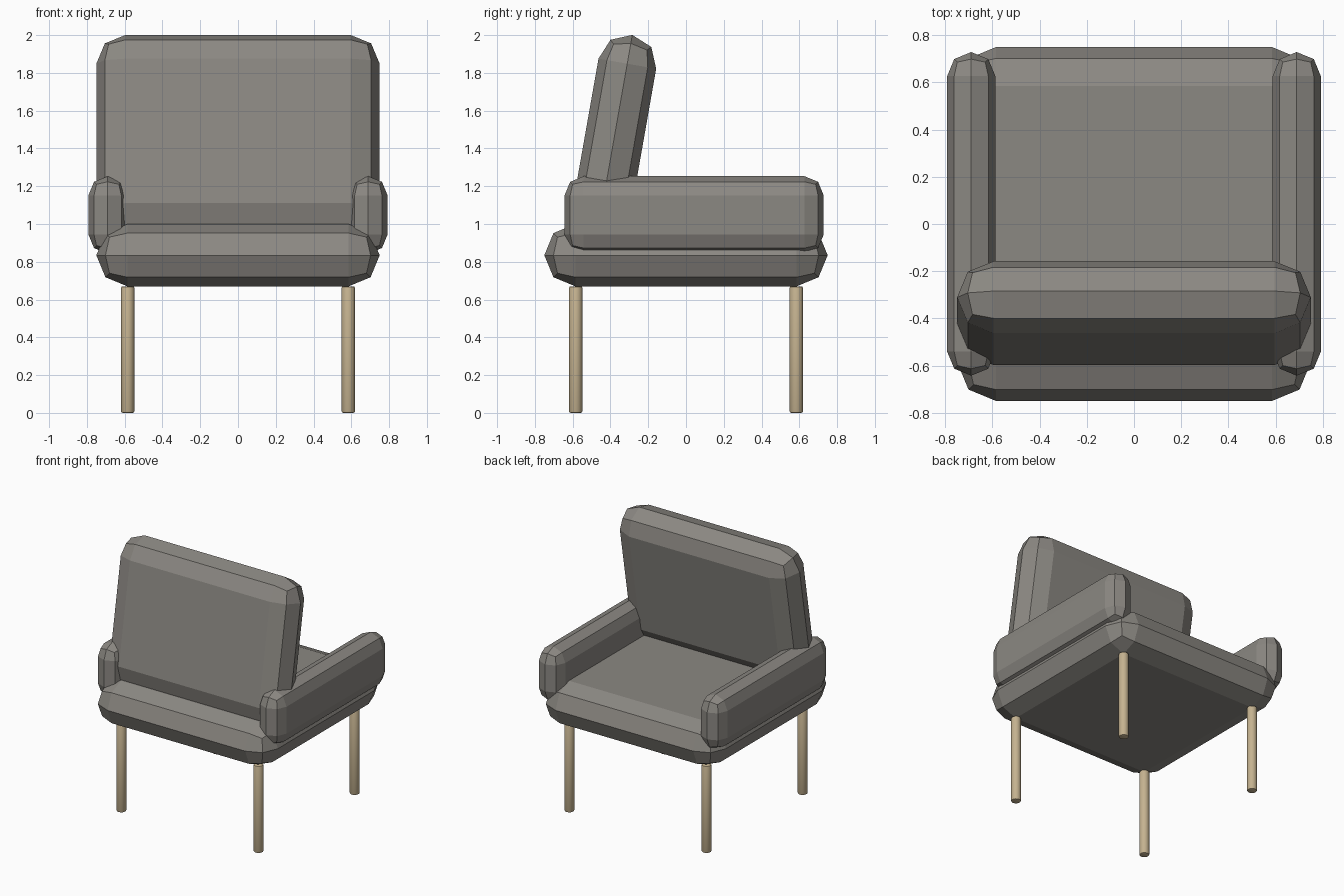
import bpy, bmesh
from math import radians
from mathutils import Vector

if "Cube" in bpy.data.objects:
    bpy.data.objects.remove(bpy.data.objects["Cube"])


def material(name, colour):
    mat = bpy.data.materials.new(name)
    mat.diffuse_color = (*colour, 1)
    mat.use_nodes = True
    mat.node_tree.nodes["Principled BSDF"].inputs["Base Color"].default_value = mat.diffuse_color
    return mat


fabric = material("fabric", (0.26, 0.247, 0.225))
wood = material("wood", (0.56, 0.45, 0.28))


def new_object(name, bm, mat):
    mesh = bpy.data.meshes.new(name)
    bm.to_mesh(mesh)
    bm.free()
    mesh.materials.append(mat)
    obj = bpy.data.objects.new(name, mesh)
    bpy.context.collection.objects.link(obj)
    return obj


def cushion(name, centre, size, bevel, tilt=0):
    """Flat-faced box with a two-step bevel on every edge."""
    bm = bmesh.new()
    bmesh.ops.create_cube(bm, size=1)
    bmesh.ops.scale(bm, vec=Vector(size), verts=bm.verts)
    bmesh.ops.bevel(bm, geom=bm.edges[:], offset=bevel, segments=2,
                    profile=0.5, affect='EDGES', clamp_overlap=True)
    bmesh.ops.remove_doubles(bm, verts=bm.verts, dist=0.003)
    obj = new_object(name, bm, fabric)
    obj.location = centre
    obj.rotation_euler.x = radians(tilt)
    return obj


# Seat and leaning backrest
cushion("seat", (0, 0, 0.835), (1.5, 1.5, 0.33), 0.1645)
cushion("backrest", (0, -0.378, 1.466), (1.5, 0.31, 1.086), 0.1545, tilt=-10)

# Armrests
for side, x in (("left", -0.69), ("right", 0.69)):
    cushion(f"{side}_armrest", (x, 0.043, 1.048), (0.204, 1.372, 0.41), 0.1015)

# Round wooden legs with softened ends
LEG_HEIGHT = 0.67
for side, x in (("left", -0.584), ("right", 0.584)):
    for end, y in (("front", -0.584), ("back", 0.584)):
        bm = bmesh.new()
        bmesh.ops.create_cone(bm, cap_ends=True, segments=32, radius1=0.035,
                              radius2=0.035, depth=LEG_HEIGHT)
        rims = [e for e in bm.edges
                if abs(e.verts[0].co.z - e.verts[1].co.z) < 1e-4]
        bmesh.ops.bevel(bm, geom=rims, offset=0.008, segments=2,
                        profile=0.5, affect='EDGES')
        leg = new_object(f"{end}_{side}_leg", bm, wood)
        leg.location = (x, y, LEG_HEIGHT / 2)
        bpy.ops.object.select_all(action='DESELECT')
        leg.select_set(True)
        bpy.context.view_layer.objects.active = leg
        bpy.ops.object.shade_smooth_by_angle(angle=radians(30))
